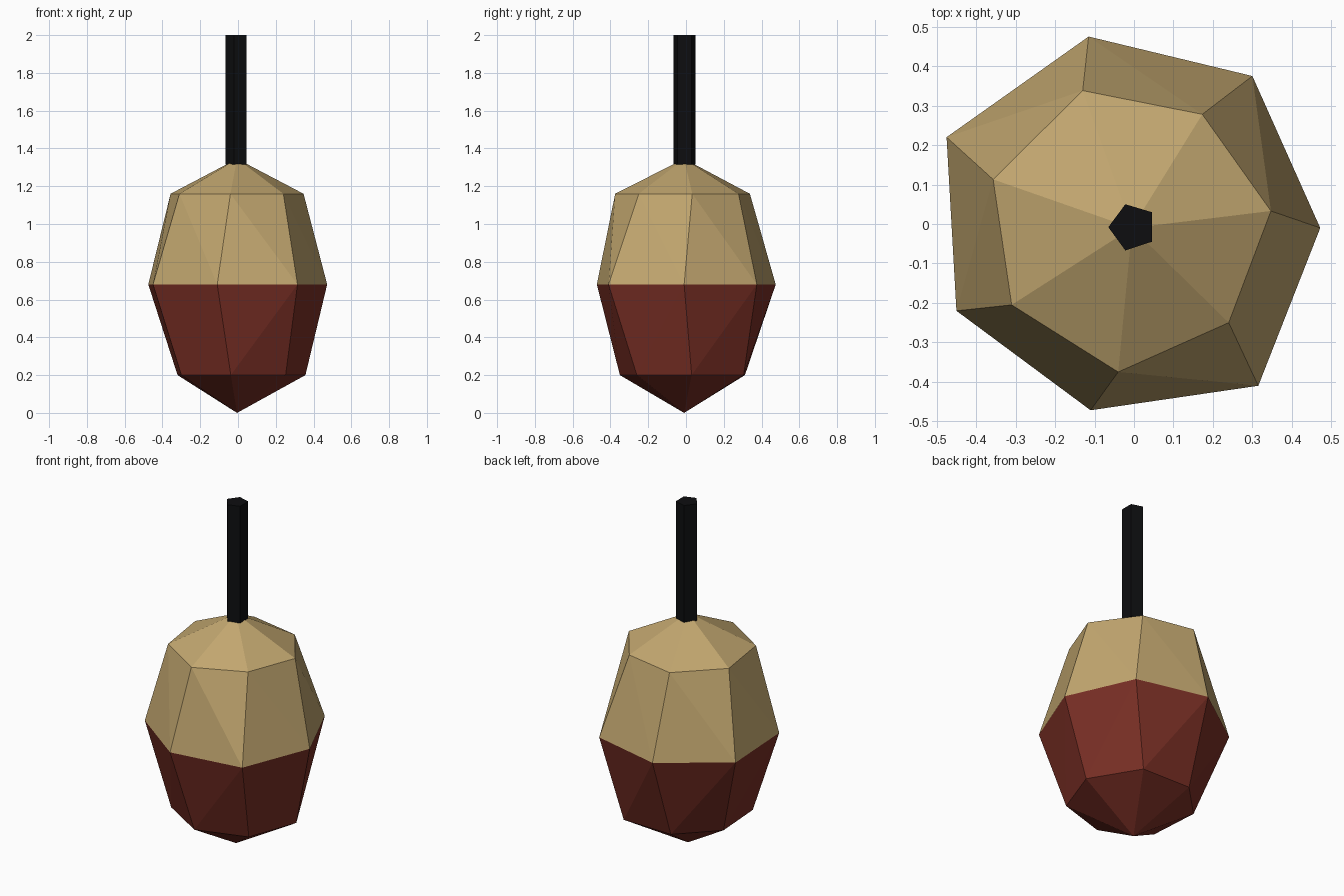
import bpy

if "Cube" in bpy.data.objects:
    bpy.data.objects.remove(bpy.data.objects["Cube"])


def material(name, rgb):
    m = bpy.data.materials.new(name)
    m.diffuse_color = (*rgb, 1)
    m.use_nodes = True
    m.node_tree.nodes["Principled BSDF"].inputs["Base Color"].default_value = m.diffuse_color
    return m


def build(name, verts, faces, mat):
    me = bpy.data.meshes.new(name)
    me.from_pydata(verts, [], faces)
    me.materials.append(mat)
    me.update()
    ob = bpy.data.objects.new(name, me)
    bpy.context.collection.objects.link(ob)
    return ob


def ring(points, z):
    return [(x, y, z) for x, y in points]


tan = material("tan", (0.54, 0.385, 0.16))
red = material("dark red", (0.19, 0.028, 0.018))
black = material("black", (0.004, 0.0043, 0.005))

# Slightly irregular seven-sided cross-sections, counter-clockwise from the front
mid = ring([(-.11, -.472), (.315, -.41), (.472, -.01), (.30, .375),
            (-.115, .475), (-.475, .22), (-.45, -.22)], 0.68)
top = ring([(-.04, -.375), (.24, -.25), (.347, .033), (.173, .278),
            (-.13, .338), (-.357, .113), (-.31, -.205)], 1.16)
low = ring([(-.038, -.35), (.252, -.26), (.357, .03), (.19, .305),
            (-.12, .312), (-.32, .11), (-.30, -.19)], 0.20)
N = 7

# Upper half: side band split along its diagonals, then a low peak under the stem
faces = []
for i in range(N):
    j = (i + 1) % N
    faces += [(i, j, N + i), (j, N + j, N + i), (N + i, N + j, 2 * N)]
build("upper_shell", mid + top + [(-.005, -.01, 1.345)], faces, tan)

# Lower half: the same pattern turned downwards to a point
faces = []
for i in range(N):
    j = (i + 1) % N
    faces += [(j, i, N + i), (j, N + i, N + j), (N + j, N + i, 2 * N)]
build("lower_shell", mid + low + [(-.005, -.01, 0.0)], faces, red)

# Five-sided stem
sec = [(-.065, -.008), (-.022, -.067), (.045, -.045), (.045, .03), (-.022, .05)]
M = len(sec)
faces = [(i, (i + 1) % M, M + (i + 1) % M, M + i) for i in range(M)]
faces += [tuple(reversed(range(M))), tuple(range(M, 2 * M))]
build("stem", ring(sec, 1.315) + ring(sec, 2.0), faces, black)
